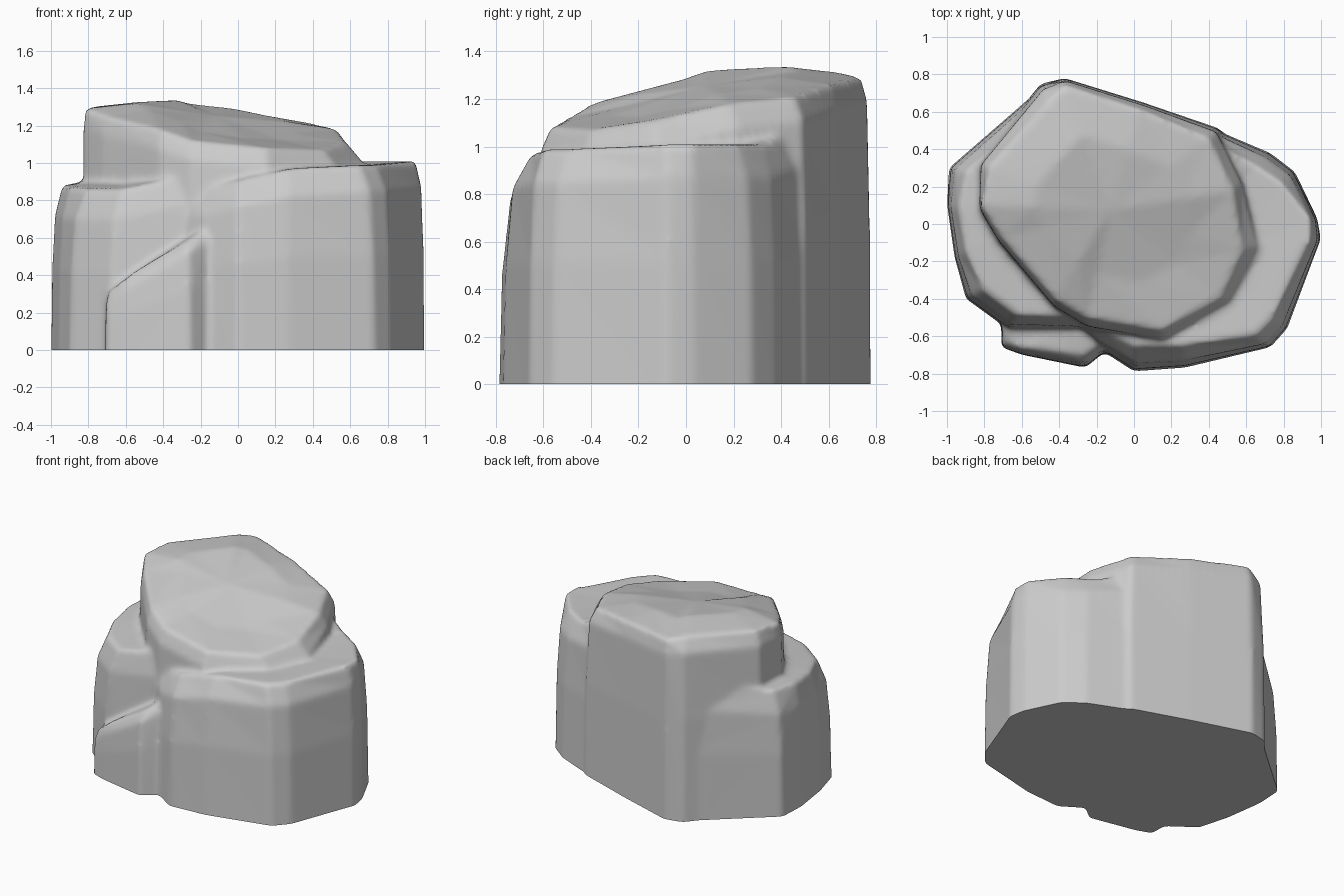
import bpy, bmesh
from mathutils import Vector

if "Cube" in bpy.data.objects:
    bpy.data.objects.remove(bpy.data.objects["Cube"])


def boulder(name, rows, drop, crown=0.0, tilt=0.0, lean=0.35):
    """Loft a rock: each row is base x, y then rim x, y, z around the outline."""
    bm = bmesh.new()
    n = len(rows)
    base = [Vector((r[0], r[1], -0.1)) for r in rows]
    rim = [Vector(r[2:5]) for r in rows]
    mid = sum(rim, Vector()) / n
    level = mid.z
    mid.z += crown
    rings = [base]
    for f, k in ((0.6, lean * 0.3), (1.0, lean)):
        ring = []
        for b, t in zip(base, rim):
            p = b.lerp(t, k)
            p.z = (t.z - drop) * f
            ring.append(p)
        rings.append(ring)
    rings.append(rim)
    inner = []
    for t in rim:
        p = t.lerp(mid, 0.4)
        p.z += tilt * (t.z - level) + crown * 0.35
        inner.append(p)
    rings.append(inner)
    vs = [[bm.verts.new(p) for p in ring] for ring in rings]
    for lo, hi in zip(vs, vs[1:]):
        for i in range(n):
            j = (i + 1) % n
            bm.faces.new((lo[i], lo[j], hi[j], hi[i]))
    tip = bm.verts.new(mid)
    for i in range(n):
        bm.faces.new((vs[-1][i], vs[-1][(i + 1) % n], tip))
    bm.faces.new(vs[0][::-1])
    bmesh.ops.recalc_face_normals(bm, faces=bm.faces[:])
    me = bpy.data.meshes.new(name)
    bm.to_mesh(me)
    bm.free()
    ob = bpy.data.objects.new(name, me)
    bpy.context.collection.objects.link(ob)
    return ob


# tall central block with the sloping top
main = boulder("main_block", [
    (-0.83, 0.08, -0.82, 0.10, 1.29),
    (-0.84, 0.32, -0.78, 0.30, 1.30),
    (-0.50, 0.75, -0.46, 0.66, 1.31),
    (-0.37, 0.78, -0.36, 0.74, 1.29),
    (0.05, 0.65, 0.04, 0.61, 1.26),
    (0.46, 0.51, 0.40, 0.46, 1.21),
    (0.60, 0.24, 0.53, 0.18, 1.18),
    (0.71, -0.12, 0.58, -0.14, 1.11),
    (0.57, -0.42, 0.46, -0.40, 1.07),
    (0.15, -0.64, 0.15, -0.57, 1.08),
    (-0.25, -0.57, -0.25, -0.50, 1.12),
    (-0.43, -0.46, -0.42, -0.40, 1.18),
    (-0.73, -0.10, -0.71, -0.07, 1.25),
], drop=0.10, crown=0.05, tilt=0.3)

# wide shoulder on the right and front
right = boulder("right_block", [
    (0.40, 0.52, 0.40, 0.45, 1.06),
    (0.73, 0.38, 0.64, 0.32, 1.01),
    (0.86, 0.28, 0.79, 0.22, 1.01),
    (0.98, 0.03, 0.95, 0.02, 1.01),
    (1.00, -0.08, 0.95, -0.08, 1.01),
    (0.82, -0.56, 0.74, -0.51, 0.99),
    (0.73, -0.66, 0.65, -0.60, 0.99),
    (0.27, -0.77, 0.27, -0.65, 0.97),
    (0.00, -0.79, 0.00, -0.65, 0.91),
    (-0.20, -0.66, -0.16, -0.57, 0.86),
    (-0.32, -0.54, -0.30, -0.47, 0.86),
    (-0.10, 0.10, -0.10, 0.10, 1.00),
], drop=0.14)

# lower shoulder on the left, running round to the back corner
left = boulder("left_block", [
    (-0.46, 0.76, -0.49, 0.65, 0.96),
    (-0.99, 0.30, -0.90, 0.28, 0.89),
    (-1.00, 0.10, -0.94, 0.08, 0.88),
    (-0.96, -0.18, -0.90, -0.15, 0.87),
    (-0.90, -0.40, -0.81, -0.35, 0.86),
    (-0.68, -0.56, -0.62, -0.49, 0.86),
    (-0.28, -0.57, -0.30, -0.50, 0.93),
    (-0.10, 0.00, -0.20, 0.00, 0.97),
], drop=0.16)

# small broken chunk at the front left foot
chunk = boulder("front_chunk", [
    (-0.71, -0.45, -0.69, -0.45, 0.34),
    (-0.71, -0.66, -0.69, -0.63, 0.31),
    (-0.60, -0.70, -0.60, -0.66, 0.39),
    (-0.26, -0.77, -0.28, -0.70, 0.58),
    (-0.15, -0.68, -0.17, -0.63, 0.66),
    (-0.12, -0.45, -0.14, -0.45, 0.69),
], drop=0.06)

# fuse the blocks into one weathered stone
bpy.ops.object.select_all(action='DESELECT')
for ob in (main, right, left, chunk):
    ob.select_set(True)
bpy.context.view_layer.objects.active = main
bpy.ops.object.join()
rock = bpy.context.view_layer.objects.active
rock.name = rock.data.name = "rock"
fuse = rock.modifiers.new("fuse", 'REMESH')
fuse.mode = 'VOXEL'
fuse.voxel_size = 0.018
wear = rock.modifiers.new("wear", 'SMOOTH')
wear.factor = 0.5
wear.iterations = 8
for m in ("fuse", "wear"):
    bpy.ops.object.modifier_apply(modifier=m)

# flat underside on the ground
bm = bmesh.new()
bm.from_mesh(rock.data)
bmesh.ops.bisect_plane(bm, geom=bm.verts[:] + bm.edges[:] + bm.faces[:],
                       plane_co=(0, 0, 0), plane_no=(0, 0, 1), clear_inner=True)
bmesh.ops.holes_fill(bm, edges=[e for e in bm.edges if e.is_boundary], sides=0)
bmesh.ops.recalc_face_normals(bm, faces=bm.faces[:])
bm.to_mesh(rock.data)
bm.free()
bpy.ops.object.shade_smooth_by_angle(angle=0.9)
